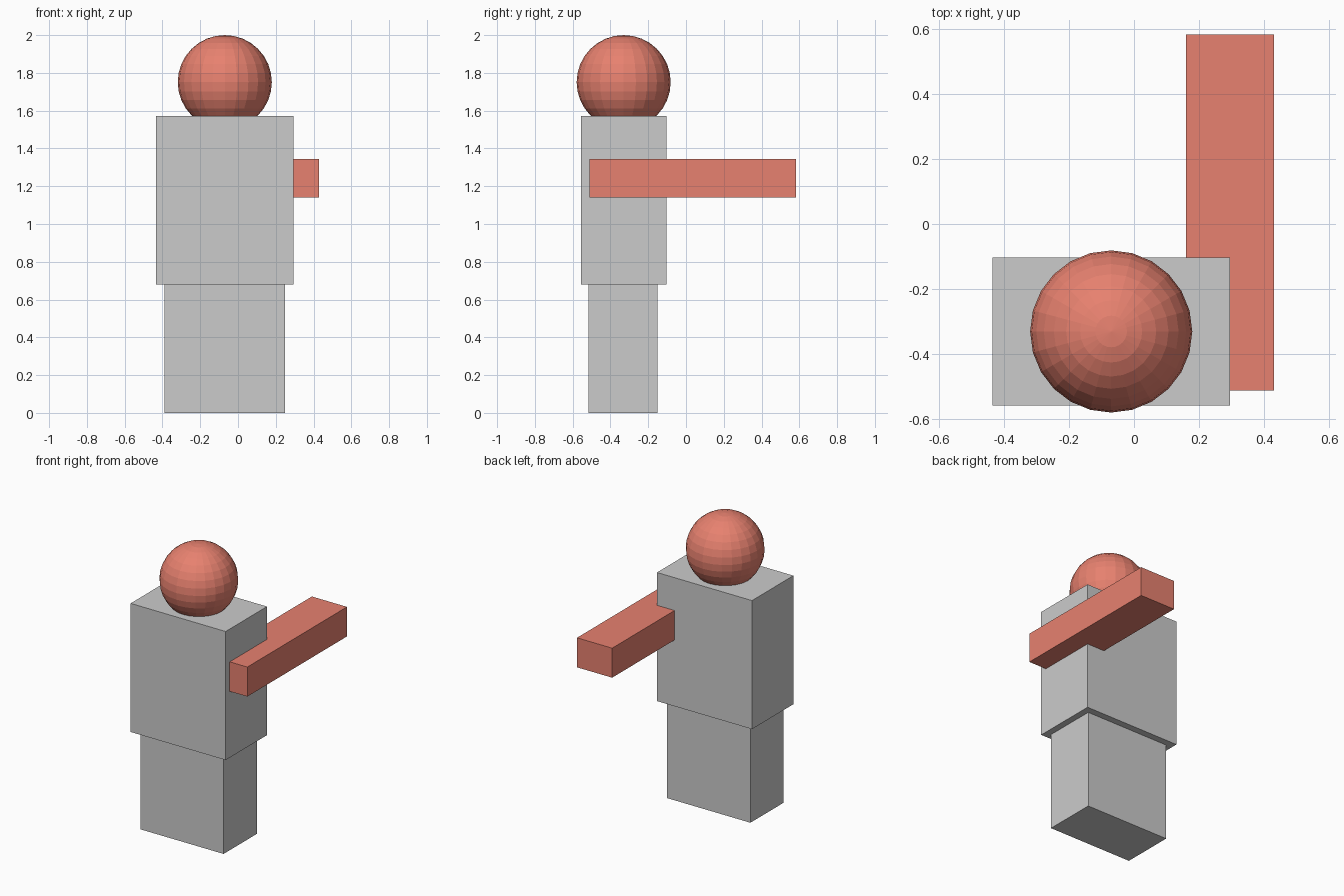
import bpy

if "Cube" in bpy.data.objects:
    bpy.data.objects.remove(bpy.data.objects["Cube"])

red = bpy.data.materials.new("red")
red.diffuse_color = (0.80, 0.22, 0.16, 1)
red.use_nodes = True
red.node_tree.nodes["Principled BSDF"].inputs["Base Color"].default_value = red.diffuse_color


def box(name, lo, hi, mat=None):
    """Axis-aligned box between two corners."""
    bpy.ops.mesh.primitive_cube_add(size=1)
    ob = bpy.context.object
    ob.name = name
    ob.location = [(a + b) / 2 for a, b in zip(lo, hi)]
    ob.scale = [b - a for a, b in zip(lo, hi)]
    bpy.ops.object.transform_apply(location=False, rotation=False, scale=True)
    if mat:
        ob.data.materials.append(mat)
    return ob


# Lower body and torso
box("legs", (-0.39, -0.515, 0), (0.25, -0.15, 0.68))
box("torso", (-0.435, -0.557, 0.68), (0.295, -0.103, 1.573))

# Single arm, sunk into the torso side and reaching backwards
box("arm", (0.16, -0.512, 1.14), (0.43, 0.582, 1.345), red)

# Faceted head, sunk slightly into the torso
bpy.ops.mesh.primitive_uv_sphere_add(segments=24, ring_count=16, radius=0.249,
                                     location=(-0.07, -0.33, 1.751))
head = bpy.context.object
head.name = "head"
head.data.materials.append(red)
